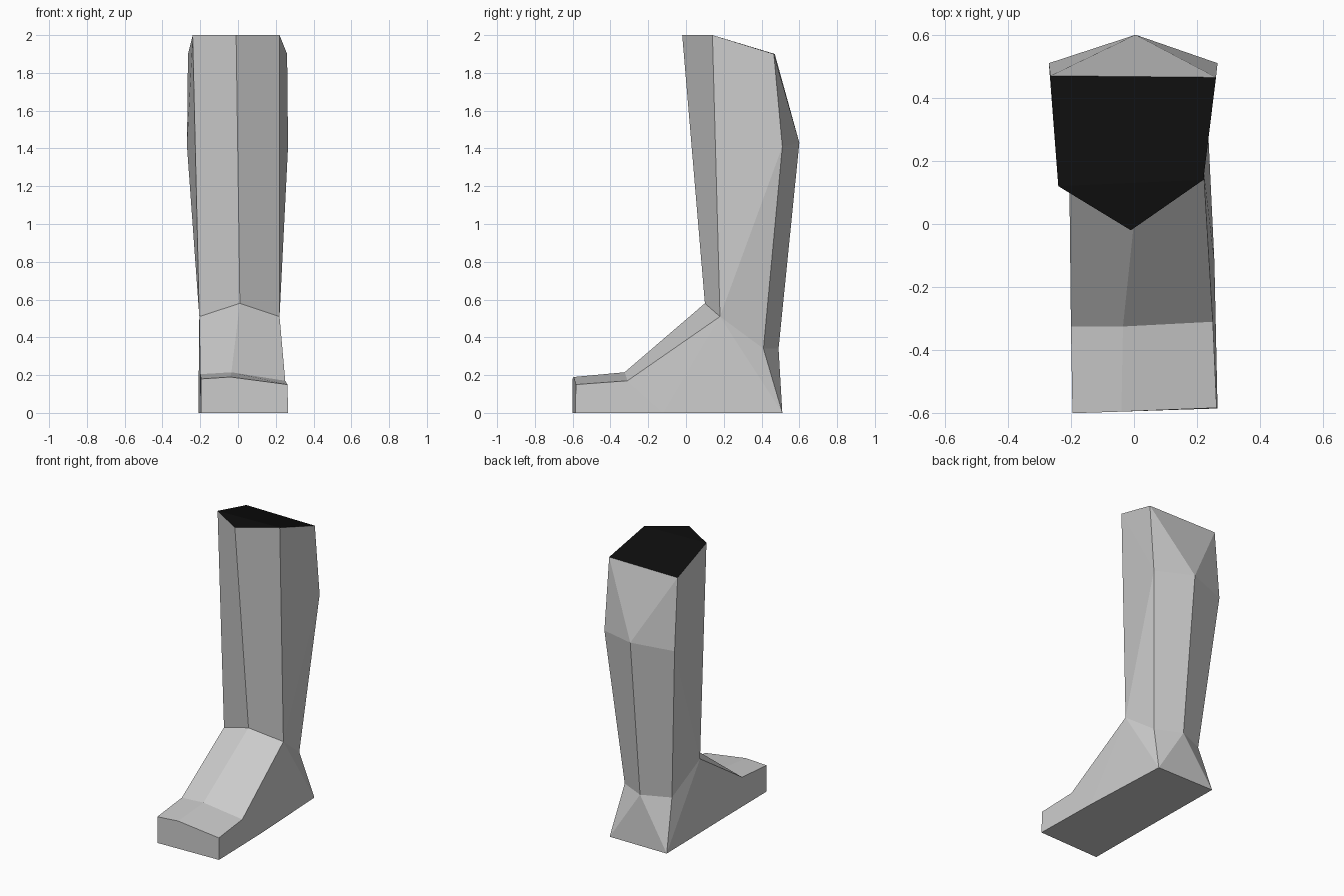
import bpy, bmesh

cube = bpy.data.objects.get("Cube")
if cube:
    bpy.data.objects.remove(cube, do_unlink=True)


def material(name, rgb):
    m = bpy.data.materials.new(name)
    m.use_nodes = True
    col = (*rgb, 1.0)
    m.diffuse_color = col
    bsdf = next(n for n in m.node_tree.nodes if n.type == 'BSDF_PRINCIPLED')
    bsdf.inputs["Base Color"].default_value = col
    bsdf.inputs["Roughness"].default_value = 0.8
    return m


grey = material("boot grey", (0.6, 0.6, 0.6))
black = material("opening black", (0.004, 0.004, 0.004))

# Centre-line points: shin, instep and calf ridge
centre = {
    "rim": (-0.01, -0.02, 2.0), "shin": (0.01, 0.10, 0.58),
    "instep": (-0.035, -0.325, 0.215), "toe": (-0.04, -0.595, 0.19),
    "calf": (0.005, 0.60, 1.43), "ankle": (0.007, 0.49, 0.34),
}
# Outline points of the slightly uneven left (+x) and right (-x) sides
sides = {
    "l": {"rim": (0.22, 0.14, 2.0), "back": (0.26, 0.465, 1.9),
          "calf": (0.265, 0.51, 1.41), "ankle": (0.18, 0.41, 0.34),
          "shin": (0.22, 0.18, 0.51), "instep": (0.25, -0.31, 0.17),
          "toe": (0.262, -0.583, 0.15), "tip": (0.265, -0.585, 0.0),
          "sole": (0.255, -0.12, 0.0), "heel": (0.225, 0.51, 0.0)},
    "r": {"rim": (-0.24, 0.12, 2.0), "back": (-0.265, 0.47, 1.9),
          "calf": (-0.27, 0.51, 1.41), "ankle": (-0.18, 0.41, 0.34),
          "shin": (-0.205, 0.14, 0.51), "instep": (-0.2, -0.325, 0.205),
          "toe": (-0.195, -0.6, 0.18), "tip": (-0.195, -0.6, 0.0),
          "sole": (-0.2, -0.12, 0.0), "heel": (-0.21, 0.51, 0.0)},
}

bm = bmesh.new()
C = {k: bm.verts.new(p) for k, p in centre.items()}
S = {s: {k: bm.verts.new(p) for k, p in pts.items()} for s, pts in sides.items()}


def face(*verts, mat=0):
    bm.faces.new(verts).material_index = mat


for v in S.values():
    # Shin front, instep and toe top
    for a, b in (("rim", "shin"), ("shin", "instep"), ("instep", "toe")):
        face(C[a], v[a], v[b], C[b])
    # Shaft side, fanned from the calf
    for a, b in (("back", "rim"), ("rim", "shin"), ("shin", "ankle")):
        face(v["calf"], v[a], v[b])
    # Calf back and heel
    face(C["calf"], v["back"], v["calf"])
    face(C["calf"], v["calf"], v["ankle"], C["ankle"])
    face(C["ankle"], v["ankle"], v["heel"])
    # Foot side
    face(v["shin"], v["ankle"], v["heel"])
    face(v["shin"], v["heel"], v["sole"])
    face(v["shin"], v["sole"], v["instep"])
    face(v["instep"], v["sole"], v["tip"], v["toe"])

L, R = S["l"], S["r"]
# Upper back, heel back, toe front and sole
face(L["back"], R["back"], C["calf"])
face(L["heel"], R["heel"], C["ankle"])
face(L["tip"], L["toe"], C["toe"], R["toe"], R["tip"])
face(L["tip"], L["sole"], R["sole"], R["tip"])
face(L["sole"], L["heel"], R["heel"], R["sole"])
# Dark opening at the top
face(C["rim"], L["rim"], R["rim"], mat=1)
face(L["rim"], L["back"], R["back"], R["rim"], mat=1)

bmesh.ops.recalc_face_normals(bm, faces=bm.faces[:])
mesh = bpy.data.meshes.new("boot")
bm.to_mesh(mesh)
bm.free()
mesh.materials.append(grey)
mesh.materials.append(black)
bpy.context.collection.objects.link(bpy.data.objects.new("boot", mesh))
